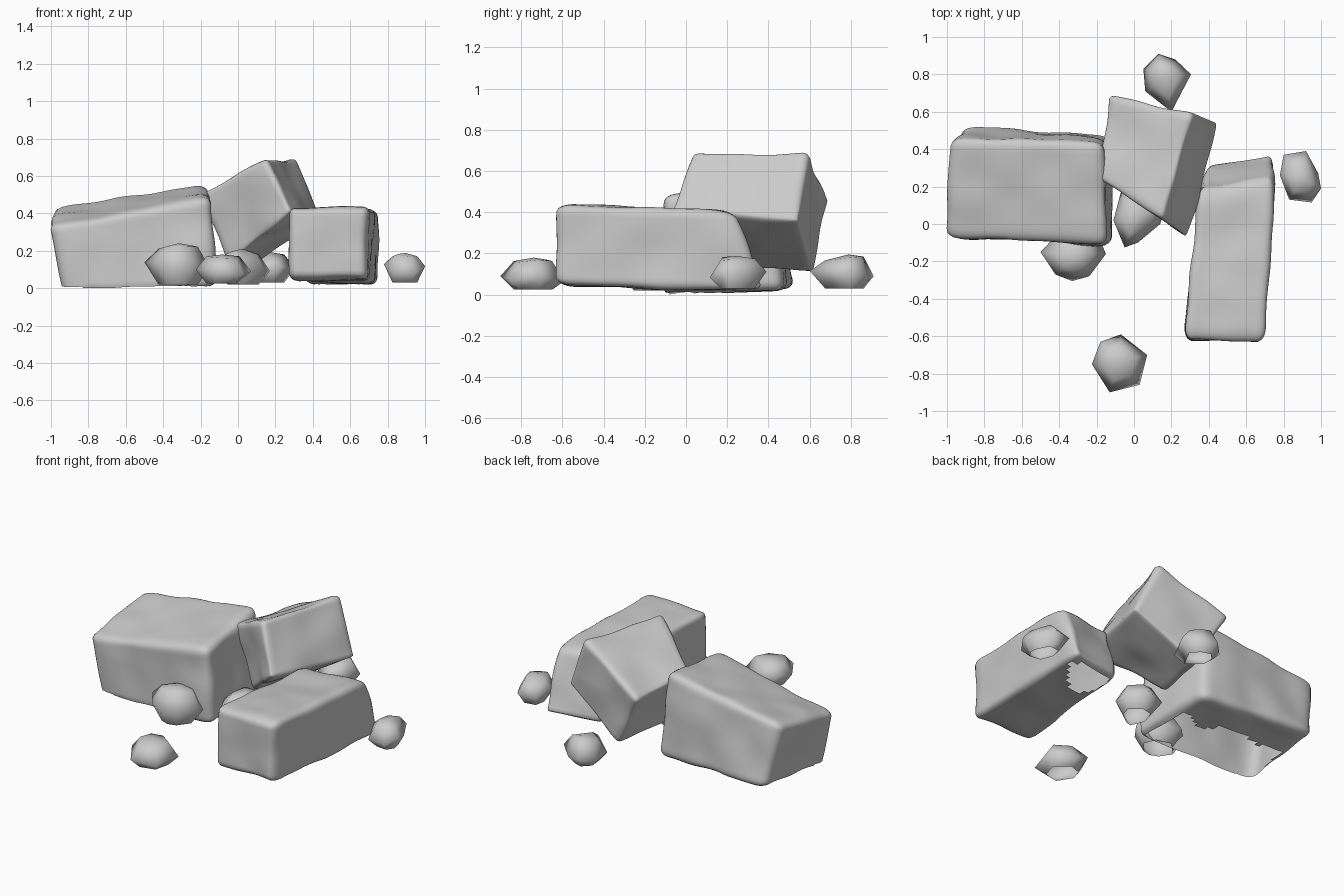
import bpy, bmesh, math, random
from mathutils import Vector, noise

if "Cube" in bpy.data.objects:
    bpy.data.objects.remove(bpy.data.objects["Cube"])

random.seed(4)


def finish(bm, name, angle):
    me = bpy.data.meshes.new(name)
    bm.to_mesh(me)
    bm.free()
    ob = bpy.data.objects.new(name, me)
    bpy.context.collection.objects.link(ob)
    bpy.ops.object.select_all(action='DESELECT')
    ob.select_set(True)
    bpy.context.view_layer.objects.active = ob
    bpy.ops.object.shade_smooth_by_angle(angle=math.radians(angle))
    return ob


# Worn block: a rounded grid cube stretched between eight corners, open where it touches ground.
# Corner order: bottom (--, +-, ++, -+) then top in the same order.
def block(name, corners, r=0.18, bump=0.016, open_below=None):
    c = [Vector(p) for p in corners]
    bm = bmesh.new()
    bmesh.ops.create_cube(bm, size=2)
    bmesh.ops.subdivide_edges(bm, edges=bm.edges[:], cuts=21, use_grid_fill=True)
    for v in bm.verts:
        inner = Vector([max(r - 1, min(1 - r, a)) for a in v.co])
        p = inner + (v.co - inner).normalized() * r
        a, b, t = [(q + 1) / 2 for q in p]
        low = c[0].lerp(c[1], a).lerp(c[3].lerp(c[2], a), b)
        high = c[4].lerp(c[5], a).lerp(c[7].lerp(c[6], a), b)
        v.co = low.lerp(high, t)
    bm.normal_update()
    offs = [v.normal * (noise.noise(v.co * 4.5) - 0.2) * bump for v in bm.verts]
    for v, o in zip(bm.verts, offs):
        v.co += o
        v.co.z = max(v.co.z, 0)
    bm.normal_update()
    if open_below is not None:
        gone = [f for f in bm.faces
                if f.normal.z < -0.6 and f.calc_center_median().z < open_below]
        bmesh.ops.delete(bm, geom=gone, context='FACES')
    return finish(bm, name, 60)


# Small pebble: an outline at mid height, narrowed to the top and to an open base.
def pebble(name, outline, base, mid, top):
    n = len(outline)
    centre = sum((Vector(p) for p in outline), Vector((0, 0))) / n
    bm = bmesh.new()
    rings = []
    for s, z, jit in ((0.60, base, 0), (1.0, mid, 0.03), (0.60, top - 0.2 * (top - mid), 0.01)):
        ring = []
        for p in outline:
            q = centre + (Vector(p) - centre) * s
            ring.append(bm.verts.new((q.x, q.y, z + random.uniform(-jit, jit))))
        rings.append(ring)
    for lo, hi in zip(rings, rings[1:]):
        for i in range(n):
            j = (i + 1) % n
            bm.faces.new((lo[i], lo[j], hi[j]))
            bm.faces.new((lo[i], hi[j], hi[i]))
    tip = bm.verts.new((centre.x, centre.y, top))
    for i in range(n):
        bm.faces.new((rings[2][i], rings[2][(i + 1) % n], tip))
    bmesh.ops.recalc_face_normals(bm, faces=bm.faces[:])
    return finish(bm, name, 100)


# Large blocks
block("left_block", [(-.94, -.07, -.03), (-.10, -.12, -.005), (-.12, .48, .015), (-.92, .53, .035),
                     (-1.015, -.075, .335), (-.15, -.12, .49), (-.16, .445, .57), (-.985, .46, .44)],
      open_below=0.012)
block("leaning_block", [(-.05, .22, .13), (.29, -.09, .41), (.47, .55, .35), (.05, .62, .105),
                        (-.21, .25, .50), (.15, .03, .695), (.31, .59, .695), (-.14, .695, .46)], r=0.12)
block("right_block", [(.265, -.62, .042), (.70, -.63, .042), (.755, .39, .012), (.385, .32, .012),
                      (.26, -.62, .44), (.705, -.63, .44), (.755, .24, .41), (.34, .19, .41)],
      r=0.2, open_below=0.022)

# Pebbles
pebble("near_pebble", [(-.50, -.15), (-.42, -.27), (-.33, -.305), (-.24, -.28),
                       (-.15, -.16), (-.20, -.04), (-.36, .0)], .02, .12, .24)
pebble("front_pebble", [(-.225, -.75), (-.13, -.9), (.03, -.86), (.07, -.70),
                        (-.07, -.59), (-.18, -.63)], .025, .09, .18)
pebble("right_pebble", [(.78, .26), (.83, .13), (.95, .115), (1.0, .19), (.985, .27),
                        (.92, .39), (.80, .37)], .03, .11, .188)
pebble("back_pebble", [(.05, .83), (.06, .71), (.20, .60), (.305, .80), (.22, .88),
                       (.13, .91)], .03, .10, .195)
pebble("middle_pebble", [(-.11, .02), (-.05, -.125), (.02, -.10), (.14, .0), (.17, .10),
                         (.06, .2), (-.07, .17)], .02, .11, .21)
